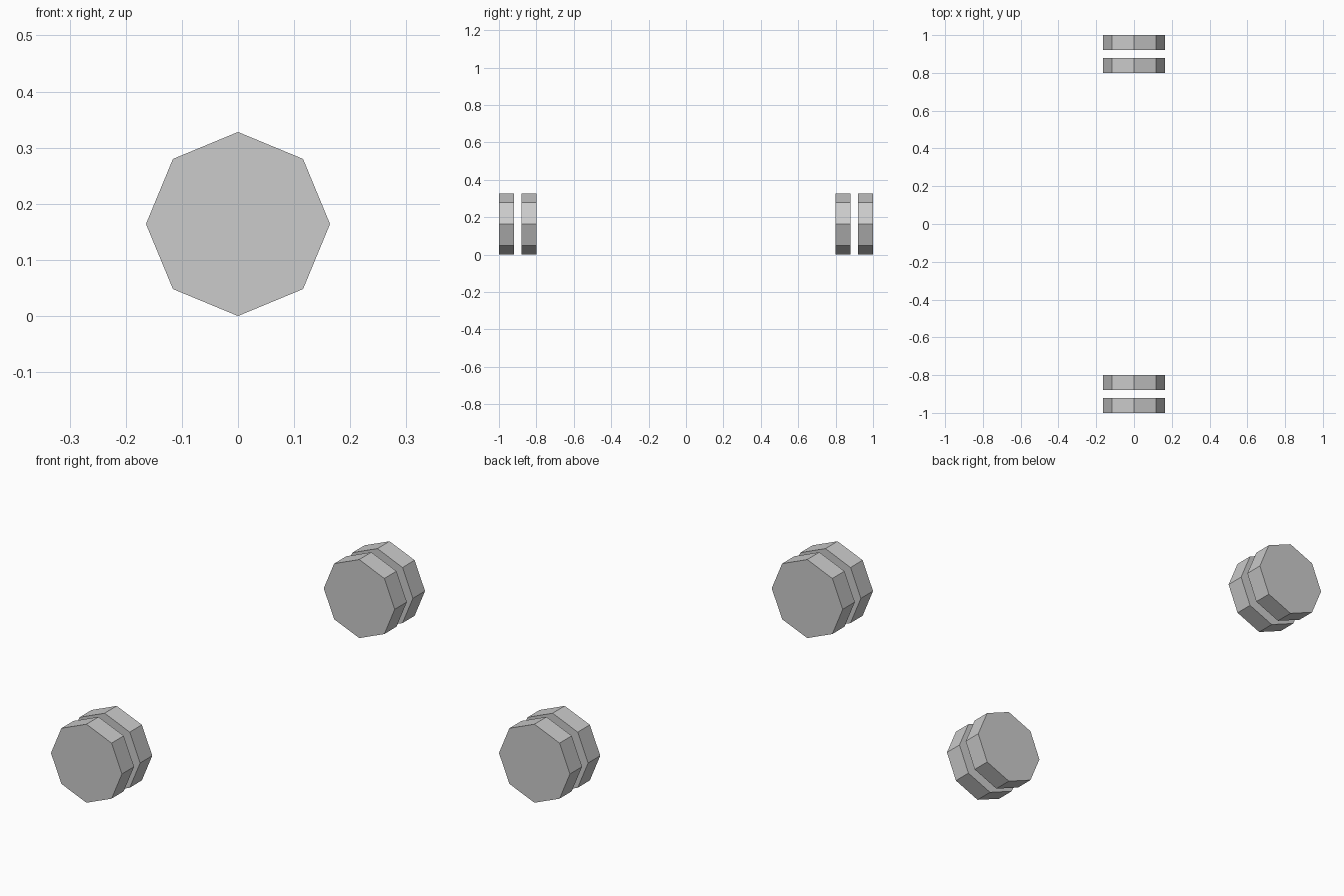
import bpy
from math import pi

if "Cube" in bpy.data.objects:
    bpy.data.objects.remove(bpy.data.objects["Cube"])

RADIUS = 0.164
WIDTH = 0.08


def wheel(name, y):
    # Eight-sided disc lying along y, with a corner pointing straight down
    bpy.ops.mesh.primitive_cylinder_add(
        vertices=8, radius=RADIUS, depth=WIDTH,
        location=(0, y, RADIUS), rotation=(pi / 2, 0, 0))
    bpy.context.object.name = name


# Two twin-wheel pairs, mirrored front and back
for side, sign in (("front", -1), ("back", 1)):
    wheel(side + "_outer_wheel", sign * 0.96)
    wheel(side + "_inner_wheel", sign * 0.84)
